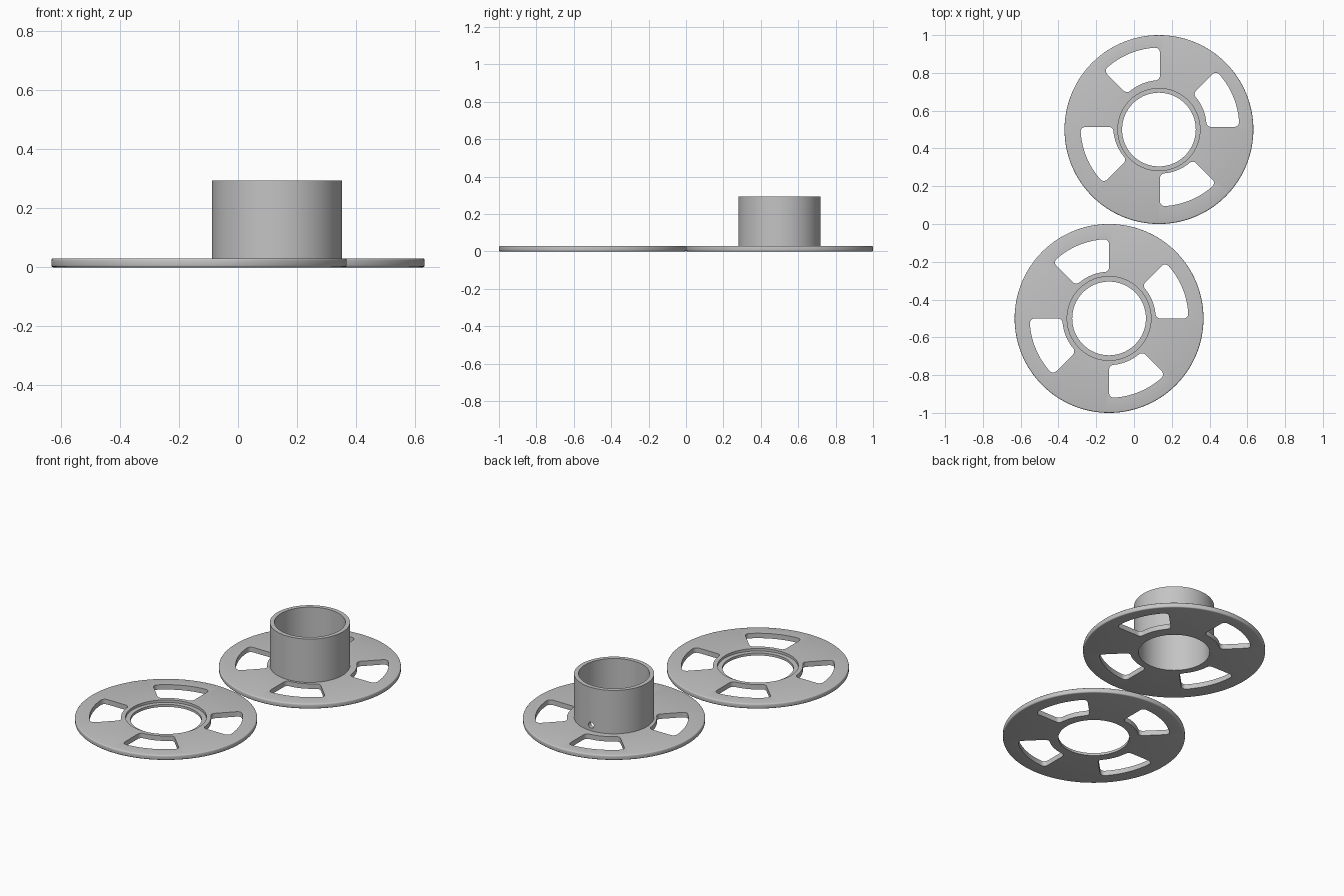
import bpy, bmesh, math
from mathutils import Matrix

if "Cube" in bpy.data.objects:
    bpy.data.objects.remove(bpy.data.objects["Cube"])

SEG = 128
THICK, R_DISC, R_HUB, R_BORE = 0.03, 0.5, 0.22, 0.195
HUB_TOP = 0.293

grey = bpy.data.materials.new("light_grey")
grey.diffuse_color = (0.55, 0.55, 0.55, 1)
grey.use_nodes = True
grey.node_tree.nodes["Principled BSDF"].inputs["Base Color"].default_value = grey.diffuse_color


def make_object(name, bm, loc):
    bmesh.ops.recalc_face_normals(bm, faces=bm.faces)
    mesh = bpy.data.meshes.new(name)
    bm.to_mesh(mesh)
    bm.free()
    mesh.materials.append(grey)
    ob = bpy.data.objects.new(name, mesh)
    bpy.context.collection.objects.link(ob)
    ob.location = loc
    return ob


def lathe(name, profile, loc):
    """Spin a closed (radius, z) profile around the z axis."""
    bm = bmesh.new()
    rings = [[bm.verts.new((r * math.cos(t), r * math.sin(t), z)) for r, z in profile]
             for t in (2 * math.pi * i / SEG for i in range(SEG))]
    n = len(profile)
    for i in range(SEG):
        a, b = rings[i], rings[(i + 1) % SEG]
        for j in range(n):
            k = (j + 1) % n
            bm.faces.new((a[j], b[j], b[k], a[k]))
    return make_object(name, bm, loc)


def window_outline(ri=0.247, ro=0.42, f=0.025, span=math.pi / 4, steps=6):
    """Outline of a 45 degree ring sector with rounded corners."""
    a, b = math.asin(f / (ro - f)), math.asin(f / (ri + f))

    def fillet(dist, ang, t0, t1):
        cx, cy = dist * math.cos(ang), dist * math.sin(ang)
        return [(cx + f * math.cos(t0 + (t1 - t0) * i / steps),
                 cy + f * math.sin(t0 + (t1 - t0) * i / steps)) for i in range(steps + 1)]

    def arc(r, t0, t1, n=14):
        return [(r * math.cos(t0 + (t1 - t0) * i / n), r * math.sin(t0 + (t1 - t0) * i / n))
                for i in range(1, n)]

    half = fillet(ri + f, b, math.pi + b, 1.5 * math.pi) + fillet(ro - f, a, -math.pi / 2, a)
    c, s = math.cos(span), math.sin(span)
    mirrored = [(x * c + y * s, x * s - y * c) for x, y in reversed(half)]
    return half + arc(ro, a, span - a) + mirrored + arc(ri, span - b, b)


def cut(ob, cutter):
    mod = ob.modifiers.new("cut", 'BOOLEAN')
    mod.operation, mod.solver, mod.object = 'DIFFERENCE', 'EXACT', cutter
    bpy.context.view_layer.objects.active = ob
    bpy.ops.object.modifier_apply(modifier=mod.name)
    bpy.data.objects.remove(cutter)


def cut_windows(ob, loc):
    bm = bmesh.new()
    outline = window_outline()
    for q in range(4):
        c, s = math.cos(q * math.pi / 2), math.sin(q * math.pi / 2)
        low, top = [[bm.verts.new((x * c - y * s, x * s + y * c, z)) for x, y in outline]
                    for z in (-0.05, 0.08)]
        bm.faces.new(low)
        bm.faces.new(top)
        n = len(outline)
        for i in range(n):
            k = (i + 1) % n
            bm.faces.new((low[i], low[k], top[k], top[i]))
    cut(ob, make_object("window_cutter", bm, loc))


def smooth(ob):
    bpy.ops.object.select_all(action='DESELECT')
    ob.select_set(True)
    bpy.context.view_layer.objects.active = ob
    bpy.ops.object.shade_smooth_by_angle(angle=math.radians(35))


# Rounded outer rim shared by both discs
e = 0.007
rim = [(R_DISC - e + e * math.cos(t), (e if t < 0 else THICK - e) + e * math.sin(t))
       for t in (math.radians(d) for d in (-90, -60, -30, -1, 1, 30, 60, 90))]

# Spool base: disc with the tall hollow hub
base = lathe("spool_base", [(R_BORE, 0)] + rim +
             [(R_HUB, THICK), (R_HUB, HUB_TOP), (R_BORE, HUB_TOP)], (0.132, 0.5, 0))
cut_windows(base, (0.137, 0.514, 0))

# Small hole through the back of the hub wall
bm = bmesh.new()
bmesh.ops.create_cone(bm, cap_ends=True, segments=24, radius1=0.018, radius2=0.018, depth=0.14,
                      matrix=Matrix.Rotation(math.pi / 2, 4, 'X'))
cut(base, make_object("hole_cutter", bm, (0.132, 0.71, 0.064)))
smooth(base)

# Loose lid: disc with a stepped seat for the hub
lid = lathe("spool_lid", [(R_BORE, 0)] + rim +
            [(R_HUB + 0.002, THICK), (R_HUB + 0.002, 0.015), (R_BORE, 0.015)], (-0.132, -0.5, 0))
cut_windows(lid, (-0.132, -0.5, 0))
smooth(lid)
